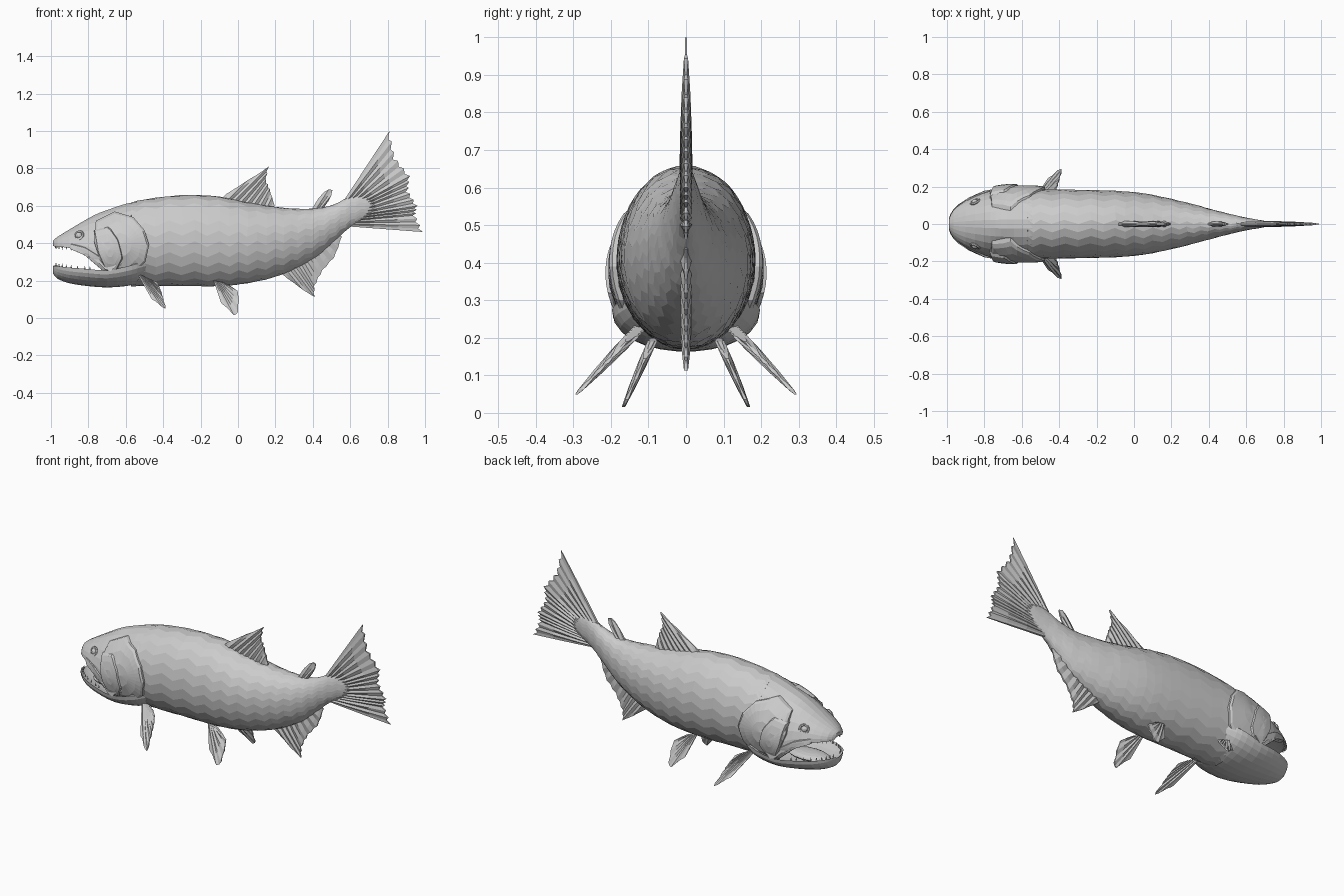
import bpy, bmesh, math, random
from mathutils import Vector

if "Cube" in bpy.data.objects:
    bpy.data.objects.remove(bpy.data.objects["Cube"])

random.seed(4)

# Cross-sections: x, bottom z, widest z, top z, half width
HULL = [(-.99, .24, .33, .41, .03), (-.9, .19, .34, .475, .125), (-.8, .17, .35, .535, .168),
        (-.7, .165, .36, .58, .186), (-.6, .167, .38, .61, .19), (-.5, .172, .40, .635, .186),
        (-.3, .17, .41, .658, .184), (-.1, .17, .41, .65, .178), (.05, .185, .41, .62, .165),
        (.2, .22, .42, .595, .135), (.32, .27, .435, .585, .105), (.43, .335, .47, .588, .075),
        (.52, .415, .52, .61, .052), (.6, .485, .56, .65, .034), (.68, .53, .59, .66, .02),
        (.74, .57, .6, .63, .008)]
UPPER = [(-.988, .392, .385, .415, .03), (-.965, .395, .38, .435, .075), (-.9, .40, .375, .475, .125),
         (-.8, .40, .335, .535, .17), (-.74, .37, .29, .565, .186), (-.68, .31, .25, .587, .194),
         (-.6, .18, .35, .613, .197), (-.52, .18, .39, .628, .186)]
LOWER = [(-.99, .24, .28, .27, .03), (-.965, .21, .278, .25, .08), (-.9, .185, .27, .225, .13),
         (-.8, .17, .262, .21, .17), (-.7, .163, .255, .215, .19), (-.6, .17, .275, .26, .197),
         (-.54, .185, .29, .32, .185), (-.49, .215, .30, .34, .16)]


def finish(name, bm):
    bmesh.ops.recalc_face_normals(bm, faces=bm.faces[:])
    me = bpy.data.meshes.new(name)
    bm.to_mesh(me)
    bm.free()
    ob = bpy.data.objects.new(name, me)
    bpy.context.collection.objects.link(ob)
    return ob


def dense(rows, k):
    out = []
    for i in range(len(rows) - 1):
        a, b = rows[max(i - 1, 0)], rows[i]
        c, d = rows[i + 1], rows[min(i + 2, len(rows) - 1)]
        for s in range(k):
            t = s / k
            out.append([.5 * (2 * q + (r - p) * t + (2 * p - 5 * q + 4 * r - u) * t * t
                        + (3 * q - p - 3 * r + u) * t ** 3) for p, q, r, u in zip(a, b, c, d)])
    return out + [list(rows[-1])]


def loft(name, rows, n=26, jitter=.0):
    bm = bmesh.new()
    rings = []
    for k, (x, zb, zm, zt, w) in enumerate(rows):
        ring = []
        for i in range(n):
            a = math.tau * (i + .5 * (k % 2) * (jitter > 0)) / n
            s = math.sin(a)
            z = zm + (zt - zm) * s if s >= 0 else zm + (zm - zb) * s
            j = random.uniform(-jitter, jitter)
            ring.append(bm.verts.new((x + j, max(w, .004) * math.cos(a), z + j * .3)))
        rings.append(ring)
    for p, q in zip(rings, rings[1:]):
        for i in range(n):
            bm.faces.new((p[i], p[(i + 1) % n], q[(i + 1) % n], q[i]))
    bm.faces.new(rings[0])
    bm.faces.new(rings[-1])
    return finish(name, bm)


def side_y(x, z, rows=HULL):
    for a, b in zip(rows, rows[1:]):
        if a[0] <= x <= b[0]:
            t = (x - a[0]) / (b[0] - a[0])
            _, zb, zm, zt, w = [p + (q - p) * t for p, q in zip(a, b)]
            h = (z - zm) / ((zt - zm) if z > zm else (zm - zb))
            return w * math.sqrt(max(0, 1 - h * h))
    return 0


def along(pts, t):
    f = t * (len(pts) - 1)
    i = min(int(f), len(pts) - 2)
    return Vector(pts[i]).lerp(Vector(pts[i + 1]), f - i)


# Ribbed fin: rays run from a root line to a tip line, both in x, z
def fin(name, root, tip, n, th, lean=None, side=1, jag=.05):
    bm = bmesh.new()
    grid = []
    for i in range(n + 1):
        r, e = along(root, i / n), along(tip, i / n)
        e = r.lerp(e, 1 - jag * (i % 2))
        row = []
        for t, k in ((0, 1), (.35, 1), (.7, .75), (1, .35)):
            p = r.lerp(e, t)
            y = lean[0] + lean[1] * (lean[2] - p.y) if lean else 0
            d = th * k * (.5 if i % 2 else 1) * (.4 if i in (0, n) else 1)
            row.append([bm.verts.new((p.x, side * (y + s * d), p.y)) for s in (1, -1)])
        grid.append(row)
    for p, q in zip(grid, grid[1:]):
        for j in range(3):
            for s in (0, 1):
                bm.faces.new((p[j][s], p[j + 1][s], q[j + 1][s], q[j][s]))
        for j in (0, 3):
            bm.faces.new((p[j][0], p[j][1], q[j][1], q[j][0]))
    for row in (grid[0], grid[-1]):
        for j in range(3):
            bm.faces.new((row[j][0], row[j + 1][0], row[j + 1][1], row[j][1]))
    return finish(name, bm)


# Curved plate that follows the side of the head
def plate(name, outline, off, side):
    bm = bmesh.new()
    loop = [along(outline + outline[:1], i / 30) for i in range(30)]
    c = sum(loop, Vector((0, 0))) / len(loop)
    rings = []
    for f, o in ((.35, off), (.7, off), (.93, off), (1, off * .6), (1, -.025)):
        ring = []
        for v in loop:
            p = c.lerp(v, f)
            ring.append(bm.verts.new((p.x, side * (side_y(p.x, p.y) + o), p.y)))
        rings.append(ring)
    mid = bm.verts.new((c.x, side * (side_y(c.x, c.y) + off), c.y))
    m = len(loop)
    for i in range(m):
        bm.faces.new((mid, rings[0][i], rings[0][(i + 1) % m]))
        for p, q in zip(rings, rings[1:]):
            bm.faces.new((p[i], p[(i + 1) % m], q[(i + 1) % m], q[i]))
    return finish(name, bm)


# Body and jaws
loft("body", [r for r in dense(HULL, 3) if r[0] > -.6], 26, .004)
loft("upper_head", dense(UPPER, 2))
loft("lower_jaw", dense(LOWER, 2))
bpy.ops.mesh.primitive_uv_sphere_add(segments=14, ring_count=8, location=(-.8, 0, .235))
bpy.context.object.name = "tongue"
bpy.context.object.scale = (.13, .07, .022)

# Fins on the centre line
fin("tail_fin", [(.56, .62), (.63, .60), (.64, .55), (.59, .49)],
    [(.81, 1.0), (.84, .86), (.92, .76), (.91, .68), (.96, .6), (.95, .55), (.99, .46)], 30, .016)
fin("dorsal_fin", [(-.1, .63), (.04, .60), (.19, .58)],
    [(-.06, .665), (.165, .81), (.15, .74), (.17, .69), (.195, .605)], 16, .017)
fin("anal_fin", [(.22, .25), (.36, .32), (.52, .45)],
    [(.26, .215), (.41, .105), (.41, .17), (.45, .25), (.52, .33), (.555, .435)], 18, .015)
fin("adipose_fin", [(.39, .575), (.46, .58)],
    [(.43, .64), (.475, .69), (.505, .685), (.495, .64), (.46, .595)], 6, .014, jag=0)

GILL = [(-.76, .52), (-.66, .57), (-.56, .54), (-.5, .47), (-.475, .39), (-.495, .3),
        (-.57, .22), (-.68, .225), (-.735, .3), (-.77, .41)]
CHEEK = [(-.77, .47), (-.69, .49), (-.64, .42), (-.615, .32), (-.65, .25), (-.71, .26), (-.75, .35)]
LIP = [(-.9, .40), (-.82, .38), (-.74, .33), (-.675, .255), (-.69, .225), (-.76, .285), (-.83, .345), (-.9, .37)]
for s, tag in ((-1, "right"), (1, "left")):
    # Paired fins
    fin(tag + "_pectoral_fin", [(-.54, .24), (-.45, .2)],
        [(-.46, .1), (-.38, .04), (-.4, .11), (-.41, .145), (-.43, .19)], 12, .02, (.12, .95, .23), s)
    fin(tag + "_pelvic_fin", [(-.13, .2), (-.07, .19)],
        [(-.09, .08), (-.005, .0), (.005, .06), (.005, .14), (-.03, .165)], 10, .013, (.09, .44, .19), s)
    # Head plates
    plate(tag + "_gill_cover", GILL, .018, s)
    plate(tag + "_cheek_plate", CHEEK, .026, s)
    plate(tag + "_upper_lip", LIP, .01, s)
    # Eye with raised rim, nostril
    for name, x, z, r in (("eye", -.85, .44, .024), ("nostril", -.925, .425, .01)):
        y = s * (side_y(x, z) + .002)
        bpy.ops.mesh.primitive_torus_add(major_radius=r, minor_radius=r * .28, major_segments=14,
            minor_segments=6, location=(x, y, z), rotation=(math.radians(-s * 70), 0, math.radians(s * 25)))
        bpy.context.object.name = f"{tag}_{name}_rim"
        if name == "eye":
            bpy.ops.mesh.primitive_uv_sphere_add(segments=12, ring_count=8, radius=r * .8,
                                                 location=(x, y - s * .006, z))
            bpy.context.object.name = tag + "_eye"
    # Teeth along both jaws
    for jaw, rows, d in (("upper", UPPER, -1), ("lower", LOWER, 1)):
        for i, (x, zb, zm, zt, w) in enumerate(dense(rows[:4], 3)[1:]):
            bpy.ops.mesh.primitive_cone_add(vertices=5, radius1=.005, depth=.018,
                location=(x + .008, s * (w - .012), zm + d * .006), rotation=(0 if d > 0 else math.pi, 0, 0))
            bpy.context.object.name = f"{tag}_{jaw}_tooth_{i}"
